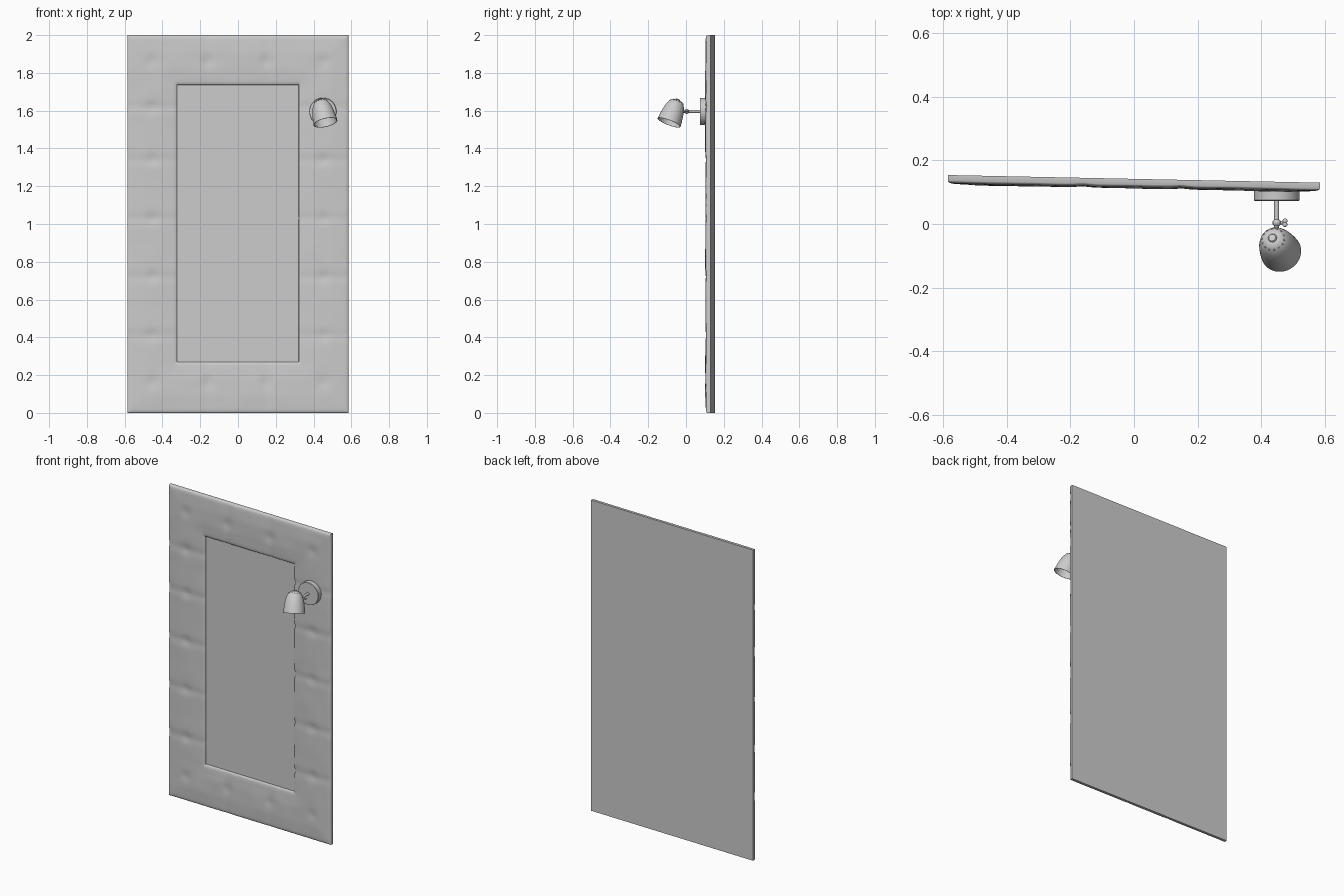
import bpy, bmesh, math
from mathutils import Vector, Matrix, noise

if "Cube" in bpy.data.objects:
    bpy.data.objects.remove(bpy.data.objects["Cube"])

XO, XI, ZLO, ZHI, H = 0.585, 0.322, 0.27, 1.737, 2.0
TILT = Matrix.Translation((0, 0.142, 0)) @ Matrix.Rotation(-0.0205, 4, 'Z')


def finish(name, bm, angle=40, matrix=None):
    if matrix:
        bm.transform(matrix)
    bmesh.ops.recalc_face_normals(bm, faces=bm.faces)
    me = bpy.data.meshes.new(name)
    bm.to_mesh(me)
    bm.free()
    ob = bpy.data.objects.new(name, me)
    bpy.context.collection.objects.link(ob)
    bpy.ops.object.select_all(action='DESELECT')
    ob.select_set(True)
    bpy.context.view_layer.objects.active = ob
    bpy.ops.object.shade_smooth_by_angle(angle=math.radians(angle))
    return ob


def box(name, lo, hi):
    bm = bmesh.new()
    lo, hi = Vector(lo), Vector(hi)
    bmesh.ops.create_cube(bm, size=1)
    bmesh.ops.transform(bm, verts=bm.verts, matrix=Matrix.Translation((lo + hi) / 2)
                        @ Matrix.Diagonal((*(hi - lo), 1)))
    return finish(name, bm, 30, TILT)


def lathe(name, profile, start, direction, seg=40):
    """Revolve (distance, radius) points about a line from start along direction."""
    bm = bmesh.new()
    verts = [bm.verts.new((r, 0, t)) for t, r in profile]
    edges = [bm.edges.new(p) for p in zip(verts, verts[1:])]
    bmesh.ops.spin(bm, geom=verts + edges, cent=(0, 0, 0), axis=(0, 0, 1),
                   angle=math.tau, steps=seg, use_duplicate=False)
    bmesh.ops.remove_doubles(bm, verts=bm.verts, dist=1e-5)
    rot = Vector(direction).to_track_quat('Z', 'Y').to_matrix().to_4x4()
    return finish(name, bm, 40, Matrix.Translation(start) @ rot)


def rod(name, start, direction, length, radius, seg=20):
    return lathe(name, [(0, 0), (0, radius), (length, radius), (length, 0)], start, direction, seg)


def ball(name, centre, radius, scale=(1, 1, 1)):
    bm = bmesh.new()
    bmesh.ops.create_uvsphere(bm, u_segments=20, v_segments=12, radius=radius)
    return finish(name, bm, 60, Matrix.Translation(centre) @ Matrix.Diagonal((*scale, 1)))


# padded frame: a height field over the border, tufted with buttons and cross seams
XM, ZB, ZT = 0.455, 0.16, 1.86
zs_tuft = [0.41, 0.72, 1.03, 1.34, 1.62]
tufts = [(s * XM, z) for s in (-1, 1) for z in zs_tuft + [ZB, ZT]]
tufts += [(x, z) for x in (-0.16, 0.15) for z in (ZB, ZT)]


def height(x, z):
    d_out = min(XO - abs(x), z, H - z)
    d_in = math.hypot(max(abs(x) - XI, 0), max(ZLO - z, z - ZHI, 0))
    q = 1 - min(min(d_out, d_in) / 0.02, 1)
    h = 0.018 + 0.007 * math.sqrt(max(1 - q * q, 0))
    h += 0.005 * min(min(d_out, d_in) / 0.09, 1)
    for tx, tz in tufts:
        h -= 0.005 * math.exp(-((x - tx) ** 2 + (z - tz) ** 2) / 0.0009)
    if ZLO < z < ZHI:
        seam = min(abs(z - t) for t in zs_tuft)
    else:
        seam = min(abs(x - t) for t in (-0.16, 0.15))
    h -= 0.0025 * math.exp(-(seam / 0.022) ** 2)
    return h + 0.0015 * noise.noise((x * 9, z * 9, 3.7))


def lines(stops, step):
    out = []
    for a, b in zip(stops, stops[1:]):
        inset = [a, a + 0.0015, a + 0.005, a + 0.011]
        lo, hi = a + 0.02, b - 0.02
        n = max(2, round((hi - lo) / step))
        out += inset + [lo + (hi - lo) * i / n for i in range(n + 1)]
        out += [b - 0.011, b - 0.005, b - 0.0015]
    return out + [stops[-1]]


bm = bmesh.new()
xs, zs = lines([-XO, -XI, XI, XO], 0.016), lines([0, ZLO, ZHI, H], 0.016)
grid = [[bm.verts.new((x, -height(x, z), z)) for z in zs] for x in xs]
for i in range(len(xs) - 1):
    for j in range(len(zs) - 1):
        cx, cz = (xs[i] + xs[i + 1]) / 2, (zs[j] + zs[j + 1]) / 2
        if not (abs(cx) < XI and ZLO < cz < ZHI):
            bm.faces.new((grid[i][j], grid[i + 1][j], grid[i + 1][j + 1], grid[i][j + 1]))
bmesh.ops.delete(bm, geom=[v for v in bm.verts if not v.link_faces], context='VERTS')
rim = [e for e in bm.edges if e.is_boundary]
new = bmesh.ops.extrude_edge_only(bm, edges=rim)['geom']
for v in new:
    if isinstance(v, bmesh.types.BMVert):
        v.co.y = -0.002
finish('padded_frame', bm, 50, TILT)

# flat back and the recessed glass
box('backboard', (-XO, -0.004, 0), (XO, 0, H))
box('mirror_glass', (-XI, -0.013, ZLO), (XI, -0.003, ZHI))

# lamp mount: round wall plate, arm and swivel joint
LX, LZ = 0.449, 1.596
lathe('lamp_base', [(0, 0), (0, 0.072), (0.033, 0.072), (0.035, 0.07), (0.035, 0)],
      (LX, 0.108, LZ), (0, -1, 0), 48)
rod('lamp_arm', (LX, 0.075, LZ), (0, -1, 0), 0.065, 0.008)
ball('swivel_joint', (LX, 0.004, LZ), 0.013)
rod('joint_stem', (LX, 0.004, LZ), (-0.05, -1, 0.05), 0.03, 0.008)
rod('screw_shaft', (LX - 0.014, 0.004, LZ), (1, 0, 0), 0.034, 0.005)
for s in (-1, 1):
    ball('screw_wing', (LX + 0.026, 0.004 + s * 0.006, LZ), 0.008, (1, 0.9, 0.5))

# bell shade: hollow shell tilted forward
apex, mouth = Vector((0.435, -0.043, 1.659)), Vector((0.463, -0.090, 1.536))
axis = (mouth - apex).normalized()
outer = [(0.004, 0.015), (0.007, 0.026), (0.015, 0.036), (0.034, 0.047),
         (0.06, 0.055), (0.09, 0.060), (0.115, 0.063), (0.134, 0.0645)]
inner = [(t + (0.004 if t < 0.1 else 0), r - 0.003) for t, r in reversed(outer)]
lathe('lamp_shade', [(0.004, 0)] + outer + inner + [(0.008, 0)], apex, axis, 48)
lathe('shade_cap', [(-0.001, 0), (-0.001, 0.011), (0.002, 0.014), (0.006, 0.014)], apex, axis, 24)

# bulb inside the shade
lathe('bulb', [(0.006, 0), (0.006, 0.014), (0.035, 0.014), (0.05, 0.024), (0.066, 0.027),
               (0.08, 0.021), (0.088, 0)], apex, axis, 24)

# ring of small vents around the crown
side = axis.orthogonal().normalized()
for k in range(14):
    out = Matrix.Rotation(math.tau * k / 14, 3, axis) @ side
    ball('vent', apex + axis * 0.015 + out * 0.0355, 0.0025)
